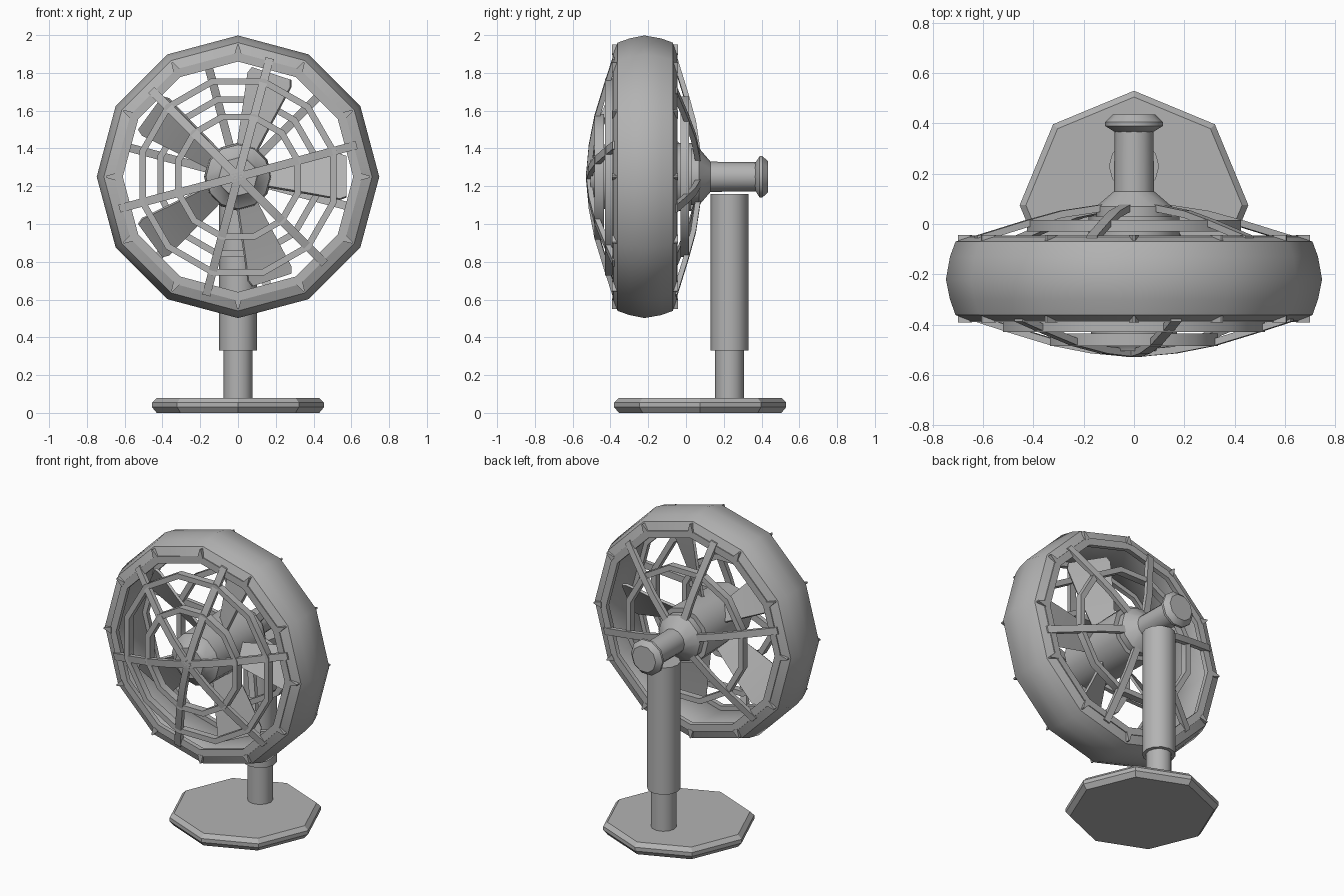
import bpy, bmesh, math
from mathutils import Vector, Matrix

if "Cube" in bpy.data.objects:
    bpy.data.objects.remove(bpy.data.objects["Cube"])

ZC = 1.25  # height of the fan axis
grey = bpy.data.materials.new("mid grey")
grey.diffuse_color = (0.45, 0.45, 0.45, 1)
grey.use_nodes = True
grey.node_tree.nodes["Principled BSDF"].inputs["Base Color"].default_value = grey.diffuse_color


def finish(name, bm, smooth=40):
    bmesh.ops.recalc_face_normals(bm, faces=bm.faces)
    me = bpy.data.meshes.new(name)
    bm.to_mesh(me)
    bm.free()
    me.materials.append(grey)
    me.shade_smooth()
    me.set_sharp_from_angle(angle=math.radians(smooth))
    ob = bpy.data.objects.new(name, me)
    bpy.context.collection.objects.link(ob)
    return ob


def lathe(name, prof, n, axis='Y', centre=(0, 0, ZC), closed=False, turn=0, smooth=40):
    """Revolve (radius, height) points around Y or Z."""
    bm = bmesh.new()
    rings = []
    for r, h in prof:
        ring = []
        for i in range(n):
            t = math.radians(turn) + 2 * math.pi * i / n
            c, s = r * math.cos(t), r * math.sin(t)
            p = (c, h, s) if axis == 'Y' else (c, s, h)
            ring.append(bm.verts.new(Vector(p) + Vector(centre)))
        rings.append(ring)
    pairs = list(zip(rings, rings[1:])) + ([(rings[-1], rings[0])] if closed else [])
    for a, b in pairs:
        for i in range(n):
            j = (i + 1) % n
            bm.faces.new((a[i], a[j], b[j], b[i]))
    if not closed:
        bm.faces.new(rings[0])
        bm.faces.new(rings[-1])
    return finish(name, bm, smooth)


def hoop(name, r0, r1, y0, y1, turn=15):
    return lathe(name, [(r0, y0), (r1, y0), (r1, y1), (r0, y1)], 12, closed=True, turn=turn)


def radial(bm, sections, angle):
    """Loft quad sections laid out along +x, then turn them about the fan axis."""
    rot = Matrix.Translation((0, 0, ZC)) @ Matrix.Rotation(-math.radians(angle), 4, 'Y')
    rows = [[bm.verts.new(rot @ Vector(p)) for p in sec] for sec in sections]
    for a, b in zip(rows, rows[1:]):
        for i in range(4):
            j = (i + 1) % 4
            bm.faces.new((a[i], a[j], b[j], b[i]))
    bm.faces.new(rows[0])
    bm.faces.new(rows[-1])


def spokes(name, path, depth, start, w=0.022):
    bm = bmesh.new()
    for k in range(6):
        secs = [[(r, y, -w), (r, y, w), (r, y + depth, w), (r, y + depth, -w)] for r, y in path]
        radial(bm, secs, start + 60 * k)
    finish(name, bm)


# stand
lathe("base", [(0.43, 0), (0.455, 0.03), (0.455, 0.055), (0.43, 0.08)], 8, 'Z', (0, 0.075, 0), smooth=30)
lathe("lower_post", [(0.077, 0.07), (0.077, 0.34)], 12, 'Z', (0, 0.23, 0))
lathe("upper_post", [(0.1, 0.33), (0.1, 1.16)], 12, 'Z', (0, 0.23, 0))

# motor shaft, hub and rear knob
lathe("rear_shaft", [(0.15, 0.02), (0.15, 0.07), (0.08, 0.13), (0.077, 0.38)], 12)
lathe("rear_knob", [(0.075, 0.365), (0.115, 0.39), (0.115, 0.405), (0.085, 0.435)], 10)
lathe("hub", [(0.1, -0.505), (0.11, -0.48), (0.17, -0.44), (0.18, -0.05), (0.18, 0.03)], 12)

# housing band
lathe("housing_ring", [(0.655, -0.385), (0.71, -0.362), (0.732, -0.3), (0.748, -0.22), (0.732, -0.13),
                       (0.71, -0.07), (0.655, -0.05), (0.64, -0.07), (0.64, -0.365)], 12, closed=True)
hoop("front_rim", 0.61, 0.657, -0.39, -0.36, 0)
hoop("back_rim", 0.61, 0.657, -0.075, -0.045, 0)

# grilles
spokes("front_spokes", [(0, -0.53), (0.17, -0.515), (0.33, -0.485), (0.5, -0.435), (0.65, -0.388)], 0.028, 15)
spokes("back_spokes", [(0.13, 0.05), (0.3, 0.025), (0.45, -0.015), (0.65, -0.075)], 0.028, 45)
hoop("front_inner_hoop", 0.31, 0.345, -0.485, -0.435)
hoop("front_outer_hoop", 0.505, 0.54, -0.43, -0.385)
hoop("back_hoop", 0.405, 0.44, -0.03, 0.015)

# small wedge clips at the corners of both rims
bm = bmesh.new()
for k in range(12):
    for edge, tip in ((-0.392, -0.36), (-0.043, -0.075)):
        m = (edge + tip) / 2
        radial(bm, [[(0.645, edge, -0.02), (0.645, edge, 0.02), (0.645, m, 0.02), (0.645, m, -0.02)],
                    [(0.70, edge, -0.004), (0.70, edge, 0.004), (0.70, tip, 0.004), (0.70, tip, -0.004)]], 30 * k)
finish("rim_clips", bm, 20)

# five pitched blades
bm = bmesh.new()
for k in range(5):
    secs = []
    for r, half, pitch in ((0.14, 0.065, 40), (0.36, 0.105, 34), (0.54, 0.135, 28), (0.575, 0.12, 28)):
        c, s = math.cos(math.radians(pitch)), math.sin(math.radians(pitch))
        secs.append([(r, -0.22 + u * half * s + v * c, u * half * c - v * s)
                     for u, v in ((-1, -0.008), (1, -0.008), (1, 0.008), (-1, 0.008))])
    radial(bm, secs, 72 * k)
finish("blades", bm)
